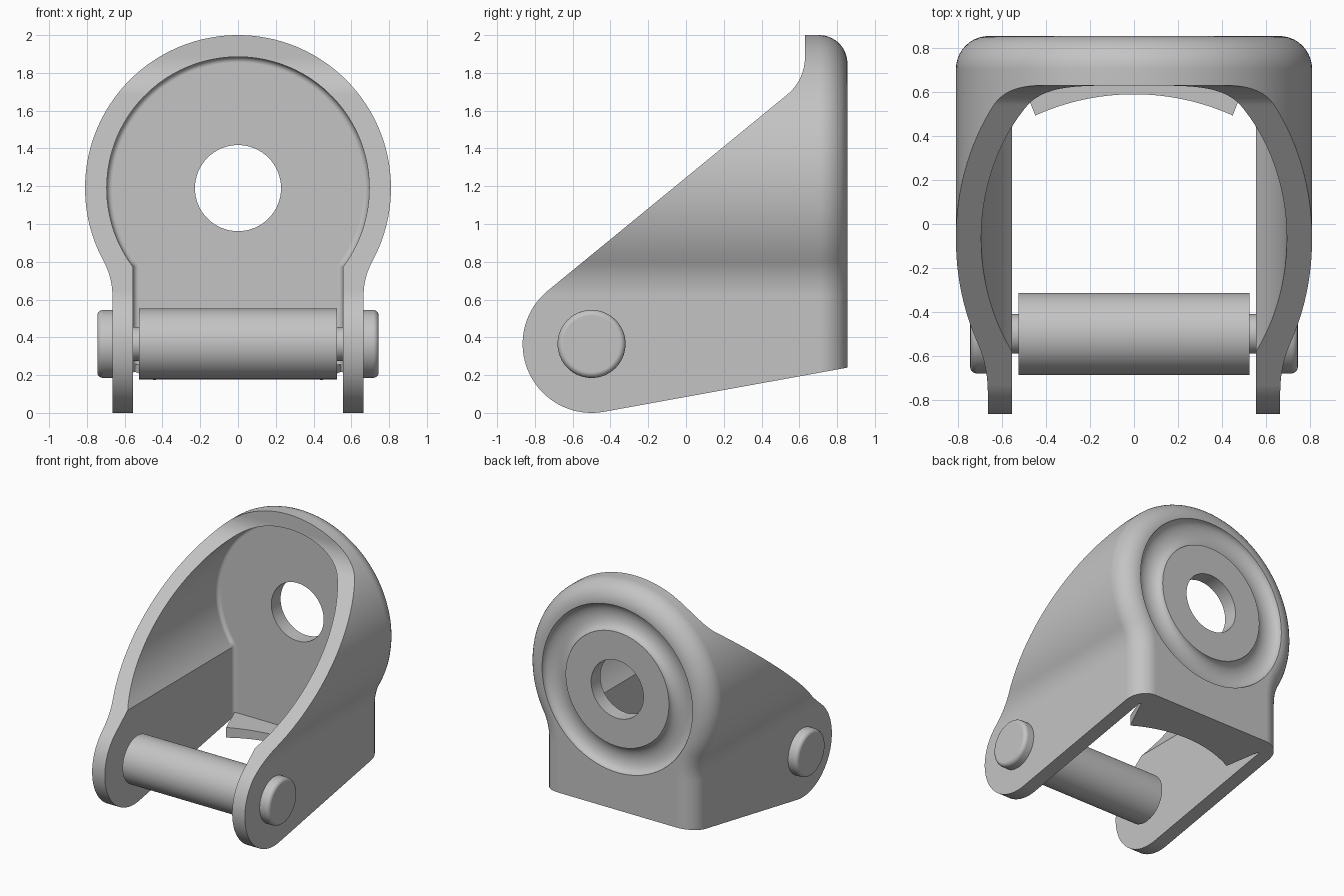
import bpy, bmesh
from math import atan2, cos, sin, degrees, radians, pi, sqrt

cube = bpy.data.objects.get("Cube")
if cube:
    bpy.data.objects.remove(cube, do_unlink=True)

steel = bpy.data.materials.new("plain_grey_metal")
steel.use_nodes = True
grey = (0.55, 0.55, 0.55, 1)
steel.diffuse_color = grey
for node in steel.node_tree.nodes:
    if node.type == 'BSDF_PRINCIPLED':
        node.inputs["Base Color"].default_value = grey

BACK, FLOOR = 0.855, 0.74          # rear face and inner face of the plate
EYE_Z = 1.19                       # height of the swivel hole
PIN_Y, PIN_Z = -0.5, 0.365         # pin centre


def arc(cx, cy, r, a0, a1, n):
    """Points of an arc, angles in degrees."""
    angles = [radians(a0 + (a1 - a0) * i / n) for i in range(n + 1)]
    return [(cx + r * cos(a), cy + r * sin(a)) for a in angles]


def circle(cx, cy, r, n=64):
    return arc(cx, cy, r, 0, 360, n)[:-1]


def mirrored(half):
    """Close a right-hand outline with its mirror image."""
    return half + [(-x, z) for x, z in reversed(half) if x > 1e-4]


def along_x(u, v, t):
    return (t, u, v)


def along_y(u, v, t):
    return (u, t, v)


def along_z(u, v, t):
    return (u, v, t)


def add_object(name, bm):
    bmesh.ops.recalc_face_normals(bm, faces=bm.faces)
    mesh = bpy.data.meshes.new(name)
    bm.to_mesh(mesh)
    bm.free()
    mesh.materials.append(steel)
    ob = bpy.data.objects.new(name, mesh)
    bpy.context.collection.objects.link(ob)
    return ob


def prism(name, points, place, lo, hi, bevel=0, segments=4):
    """Extrude an outline from lo to hi, rounding the edge of the hi cap."""
    bm = bmesh.new()
    low = [bm.verts.new(place(u, v, lo)) for u, v in points]
    high = [bm.verts.new(place(u, v, hi)) for u, v in points]
    bm.faces.new(low)
    cap = bm.faces.new(high)
    for i in range(len(points)):
        j = (i + 1) % len(points)
        bm.faces.new((low[i], low[j], high[j], high[i]))
    bmesh.ops.recalc_face_normals(bm, faces=bm.faces)
    if bevel:
        bmesh.ops.bevel(bm, geom=list(cap.edges), offset=bevel, segments=segments,
                        profile=0.5, affect='EDGES', clamp_overlap=False)
    return add_object(name, bm)


def ring(name, profile):
    """Turn a closed (radius, y) profile around the swivel axis."""
    bm = bmesh.new()
    verts = [bm.verts.new((r, y, EYE_Z)) for r, y in profile]
    edges = [bm.edges.new((verts[i - 1], verts[i])) for i in range(len(verts))]
    bmesh.ops.spin(bm, geom=verts + edges, cent=(0, 0, EYE_Z), axis=(0, 1, 0),
                   angle=2 * pi, steps=96)
    bmesh.ops.remove_doubles(bm, verts=bm.verts, dist=1e-4)
    return add_object(name, bm)


def combine(ob, cutter, operation):
    """Apply a boolean and discard the cutter."""
    mod = ob.modifiers.new("cut", 'BOOLEAN')
    mod.operation, mod.solver, mod.object = operation, 'EXACT', cutter
    graph = bpy.context.evaluated_depsgraph_get()
    mesh = bpy.data.meshes.new_from_object(ob.evaluated_get(graph))
    ob.modifiers.clear()
    ob.data = mesh
    bpy.data.objects.remove(cutter, do_unlink=True)


# Fork body: round head blending into two straight legs
R, LEG, BLEND = 0.81, 0.665, 0.38
drop = sqrt((R + BLEND) ** 2 - (LEG + BLEND) ** 2)
turn = degrees(atan2(drop, LEG + BLEND))
outer = arc(0, EYE_Z, R, 90, -turn, 44)
outer += arc(LEG + BLEND, EYE_Z - drop, BLEND, 180 - turn, 180, 10)[1:]
outer.append((LEG, -0.3))
fork = prism("fork_body", mirrored(outer), along_y, -0.95, BACK, bevel=0.15, segments=10)

# Side shape: round pin end, sloping top and rising underside
side = arc(PIN_Y, PIN_Z, 0.365, 130, 280, 40)
side += [(1.0, 0.266), (1.0, 2.1), (0.63, 2.1)]
side += arc(0.37, 1.885, 0.26, 0, -50, 12)
combine(fork, prism("side_shape", side, along_x, -1, 1), 'INTERSECT')

# Cavity between the legs, open at the front and below
inner_r, inner_x = 0.695, 0.555
inner_turn = degrees(atan2(sqrt(inner_r ** 2 - inner_x ** 2), inner_x))
inner = arc(0, EYE_Z, inner_r, 90, -inner_turn, 44) + [(inner_x, -0.4)]
cavity = prism("cavity", mirrored(inner), along_y, -1.1, FLOOR, bevel=0.03)
combine(fork, cavity, 'DIFFERENCE')

# Dished groove and swivel hole in the back plate
groove = [(0.5525 + 0.1025 * cos(a), BACK - 0.065 * sin(a))
          for a in [pi * i / 14 for i in range(15)]]
groove += [(0.45, 0.95), (0.655, 0.95)]
combine(fork, ring("groove", groove), 'DIFFERENCE')
combine(fork, prism("swivel_hole", circle(0, EYE_Z, 0.228), along_y, 0.5, 1), 'DIFFERENCE')

# Curved lip along the bottom of the plate, following the sloping underside
spread = degrees(atan2(0.56, FLOOR - PIN_Y))
lip_r = 0.59 - PIN_Y
lip = arc(0, PIN_Y, lip_r, 90 - spread, 90 + spread, 32)
lip += [(-0.56, FLOOR + 0.03), (0.56, FLOOR + 0.03)]
plate_lip = prism("plate_lip", lip, along_z, 0.0, 0.255)
for v in plate_lip.data.vertices:
    if v.co.z < 0.1:
        v.co.z = 0.24 - 0.1815 * (BACK - v.co.y)

# Pin: sleeve, thin axle and a rounded head on each side
parts = [fork, plate_lip]
parts.append(prism("pin_sleeve", circle(PIN_Y, PIN_Z, 0.187), along_x, -0.525, 0.525))
parts.append(prism("pin_axle", circle(PIN_Y, PIN_Z, 0.09, 48), along_x, -0.66, 0.66))
for name, s in (("left_pin_head", 1), ("right_pin_head", -1)):
    parts.append(prism(name, circle(PIN_Y, PIN_Z, 0.18), along_x,
                       s * 0.65, s * 0.745, bevel=0.03))

# Smooth shading with sharp edges kept
bpy.ops.object.select_all(action='DESELECT')
for ob in parts:
    ob.select_set(True)
bpy.context.view_layer.objects.active = fork
bpy.ops.object.shade_smooth_by_angle(angle=radians(30))
for ob in parts:
    weighted = ob.modifiers.new("weighted_normals", 'WEIGHTED_NORMAL')
    weighted.keep_sharp = True
